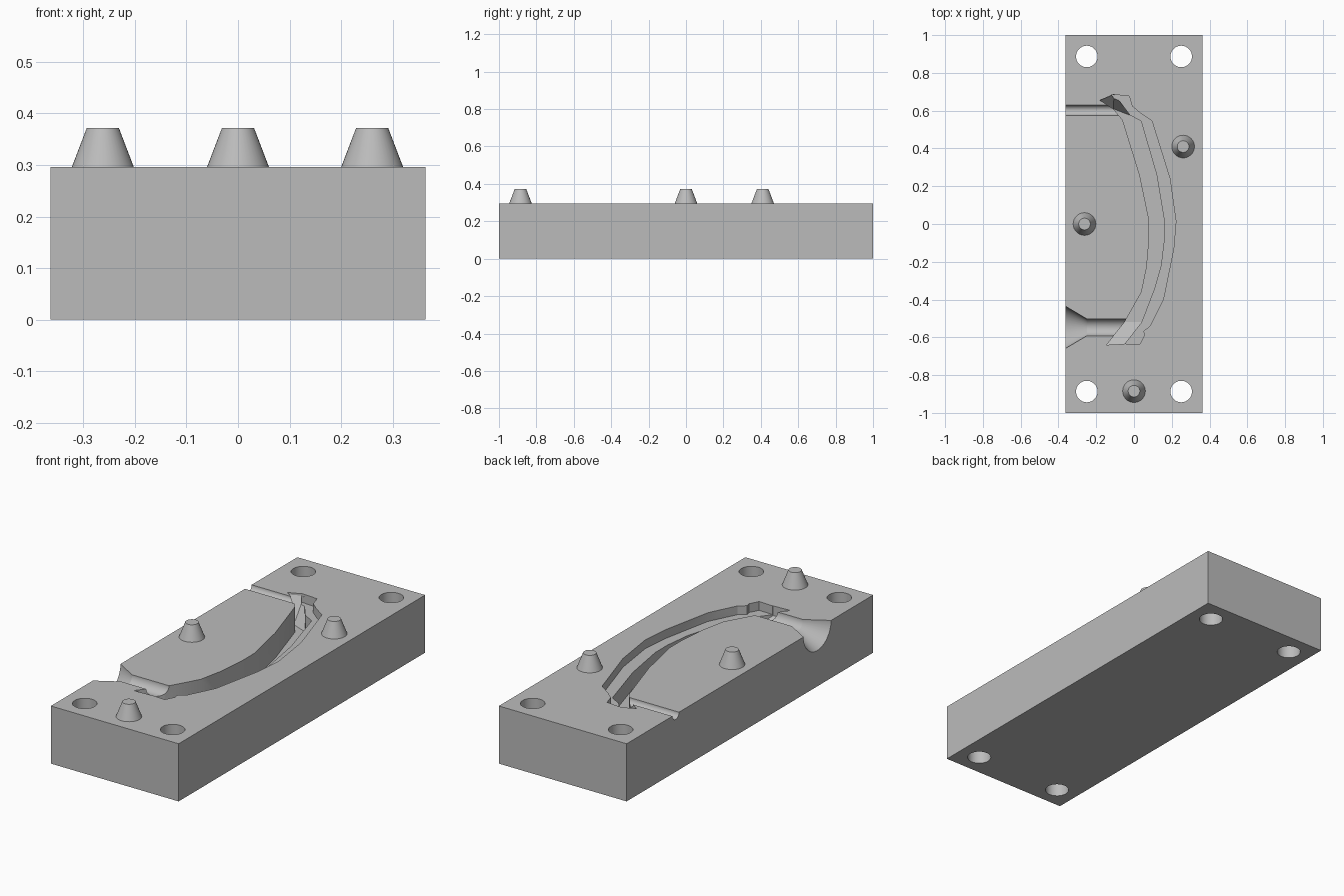
import bpy, bmesh, math
from mathutils import Matrix

cube = bpy.data.objects.get("Cube")
if cube:
    bpy.data.objects.remove(cube)

TOP, HALF_W, DEEP, LEDGE = 0.296, 0.363, 0.13, 0.045

grey = bpy.data.materials.new("tool_grey")
grey.use_nodes = True
colour = (0.5, 0.5, 0.5, 1)
grey.diffuse_color = colour
grey.node_tree.nodes["Principled BSDF"].inputs["Base Color"].default_value = colour


def finish(name, bm):
    bmesh.ops.recalc_face_normals(bm, faces=bm.faces)
    mesh = bpy.data.meshes.new(name)
    bm.to_mesh(mesh)
    bm.free()
    mesh.materials.append(grey)
    obj = bpy.data.objects.new(name, mesh)
    bpy.context.collection.objects.link(obj)
    return obj


def smooth(obj):
    bpy.ops.object.select_all(action="DESELECT")
    obj.select_set(True)
    bpy.context.view_layer.objects.active = obj
    bpy.ops.object.shade_smooth_by_angle(angle=math.radians(25))


def upright_cone(name, x, y, z0, z1, r0, r1):
    bm = bmesh.new()
    place = Matrix.Translation((x, y, (z0 + z1) / 2))
    bmesh.ops.create_cone(bm, cap_ends=True, segments=40, radius1=r0,
                          radius2=r1, depth=z1 - z0, matrix=place)
    return finish(name, bm)


def turned_along_x(name, y, profile, segments=40):
    """Solid of revolution about a line along x on the parting face."""
    bm = bmesh.new()
    rings = []
    for x, r in profile:
        angles = [2 * math.pi * (i + 0.5) / segments for i in range(segments)]
        rings.append([bm.verts.new((x, y + r * math.cos(a), TOP + r * math.sin(a)))
                      for a in angles])
    bridge(bm, rings)
    return finish(name, bm)


def bridge(bm, rings):
    for a, b in zip(rings, rings[1:]):
        n = len(a)
        for i in range(n):
            j = (i + 1) % n
            bm.faces.new((a[i], a[j], b[j], b[i]))
    bm.faces.new(rings[0])
    bm.faces.new(rings[-1])


def trench(name, stations):
    """Channel cutter; each station is inner x, y, outer x, y, depth."""
    bm = bmesh.new()
    rings = []
    for xi, yi, xo, yo, d in stations:
        corners = ((xi, yi, TOP + 0.05), (xo, yo, TOP + 0.05),
                   (xo, yo, TOP - d), (xi, yi, TOP - d))
        rings.append([bm.verts.new(c) for c in corners])
    bridge(bm, rings)
    bmesh.ops.triangulate(bm, faces=bm.faces)
    return finish(name, bm)


# Block
bm = bmesh.new()
bmesh.ops.create_cube(bm, size=1, matrix=Matrix.Translation((0, 0, TOP / 2))
                      @ Matrix.Diagonal((2 * HALF_W, 2, TOP, 1)))
block = finish("mould_block", bm)

cutters = []

# Bolt holes
for sx in (-1, 1):
    for sy in (-1, 1):
        cutters.append(upright_cone("bolt_hole_cutter", 0.25 * sx, 0.887 * sy,
                                    -0.1, TOP + 0.1, 0.057, 0.057))

# Deep curved cavity with ramped ends
cutters.append(trench("cavity_cutter", [
    (-0.145, -0.64, -0.05, -0.635, 0.05),
    (-0.05, -0.52, 0.04, -0.52, DEEP),
    (0.04, -0.36, 0.107, -0.345, DEEP),
    (0.067, -0.23, 0.143, -0.22, DEEP),
    (0.08, -0.08, 0.16, -0.08, DEEP),
    (0.08, 0.02, 0.16, 0.02, DEEP),
    (0.03, 0.26, 0.12, 0.26, DEEP),
    (-0.06, 0.55, 0.037, 0.545, DEEP),
    (-0.11, 0.61, -0.02, 0.575, DEEP),
    (-0.18, 0.655, -0.105, 0.687, 0.01),
]))

# Shallow ledge along the outside of the cavity
cutters.append(trench("ledge_cutter", [
    (-0.09, -0.632, 0.03, -0.637, LEDGE),
    (-0.04, -0.575, 0.055, -0.59, LEDGE),
    (-0.03, -0.56, 0.05, -0.567, LEDGE),
    (0.0, -0.53, 0.085, -0.54, LEDGE),
    (0.075, -0.36, 0.155, -0.40, LEDGE),
    (0.12, -0.12, 0.21, -0.13, LEDGE),
    (0.13, 0.01, 0.222, 0.015, LEDGE),
    (0.09, 0.24, 0.19, 0.24, LEDGE),
    (0.0, 0.54, 0.095, 0.545, LEDGE),
    (-0.04, 0.57, 0.03, 0.59, LEDGE),
    (-0.06, 0.60, -0.01, 0.624, LEDGE),
    (-0.12, 0.685, -0.026, 0.678, LEDGE),
]))

# Pouring funnel and vent, each half sunk in the parting face
cutters.append(turned_along_x("funnel_cutter", -0.547,
                              [(-0.38, 0.122), (-0.25, 0.045), (-0.03, 0.045)]))
cutters.append(turned_along_x("vent_cutter", 0.602,
                              [(-0.38, 0.027), (-0.08, 0.027)]))

for cutter in cutters:
    cutter.hide_render = True
    mod = block.modifiers.new("cut", "BOOLEAN")
    mod.operation = "DIFFERENCE"
    mod.solver = "EXACT"
    mod.object = cutter
    bpy.context.view_layer.objects.active = block
    bpy.ops.object.modifier_apply(modifier=mod.name)
    bpy.data.objects.remove(cutter)
smooth(block)

# Tapered locating pins
for name, x, y in (("front_pin", 0, -0.885), ("right_pin", -0.262, 0),
                   ("left_pin", 0.26, 0.41)):
    smooth(upright_cone(name, x, y, TOP, 0.372, 0.06, 0.031))
